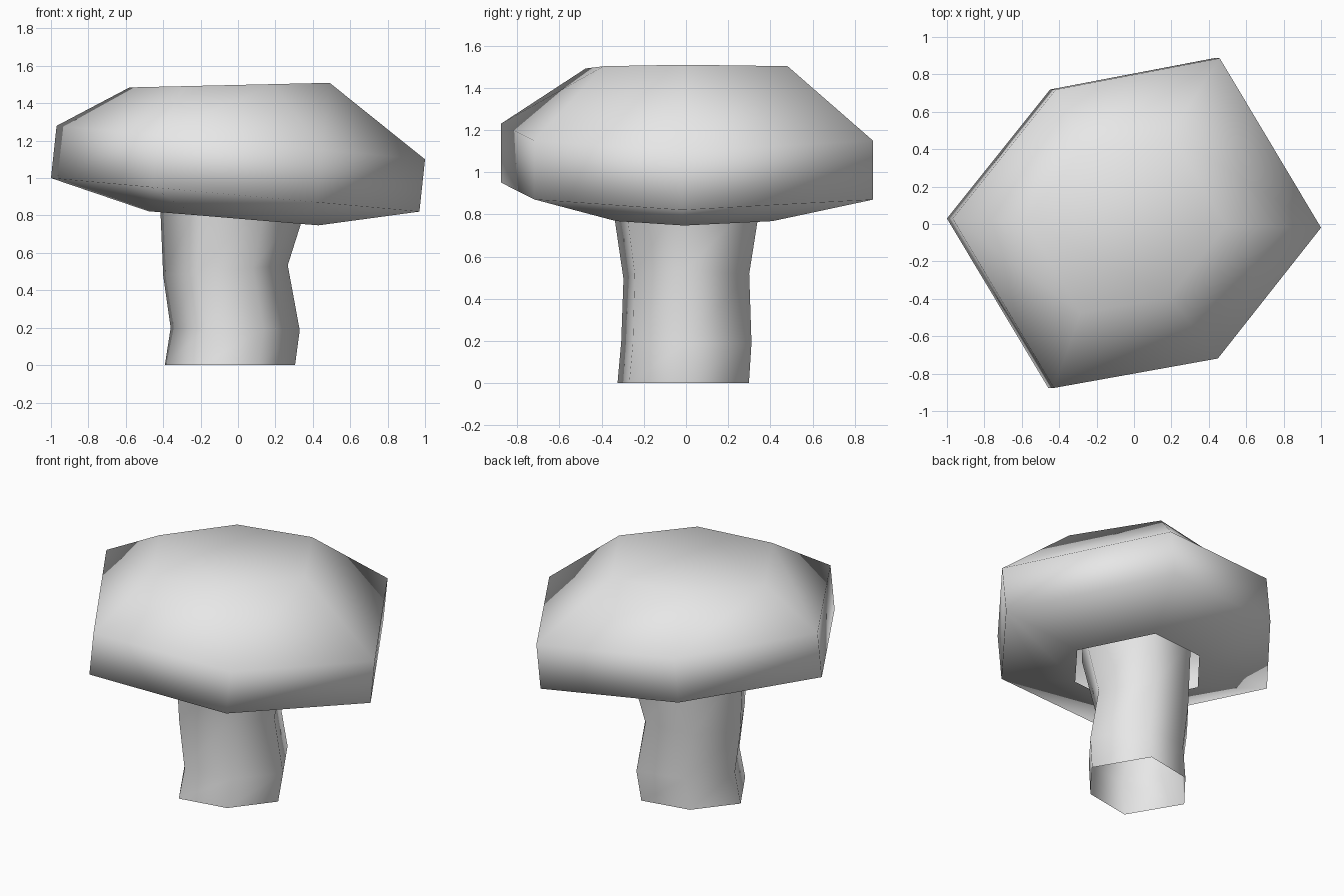
import bpy
import bmesh

old = bpy.data.objects.get("Cube")
if old:
    bpy.data.objects.remove(old, do_unlink=True)

# Plain grey material for the whole model
grey = bpy.data.materials.new("light_grey")
grey.use_nodes = True
colour = (0.8, 0.8, 0.8, 1.0)
grey.diffuse_color = colour
grey.node_tree.nodes["Principled BSDF"].inputs["Base Color"].default_value = colour

# Irregular six-sided outline shared by every cross-section
OUTLINE = [(1, -0.02), (0.45, 0.9), (-0.44, 0.73),
           (-1, 0.03), (-0.45, -0.89), (0.44, -0.73)]


def loft(name, rings, close_top):
    """Skin scaled outlines, each given as (centre x, centre y, radius, height, tilt)."""
    bm = bmesh.new()
    loops = []
    for cx, cy, radius, height, tilt in rings:
        loop = []
        for px, py in OUTLINE:
            x, y = cx + px * radius, cy + py * radius
            loop.append(bm.verts.new((x, y, height + tilt * x)))
        loops.append(loop)
    count = len(OUTLINE)
    for low, high in zip(loops, loops[1:]):
        for i in range(count):
            j = (i + 1) % count
            bm.faces.new((low[i], low[j], high[j], high[i]))
    if close_top:
        bm.faces.new(loops[-1])
    for face in bm.faces:
        face.smooth = True
    mesh = bpy.data.meshes.new(name)
    bm.to_mesh(mesh)
    bm.free()
    mesh.materials.append(grey)
    obj = bpy.data.objects.new(name, mesh)
    bpy.context.collection.objects.link(obj)
    return obj


# Crooked stem, open at both ends
loft("stem", [
    (-0.043, -0.015, 0.348, 0.0, 0.0),
    (-0.015, 0.0, 0.345, 0.193, -0.02),
    (-0.067, 0.0, 0.333, 0.512, 0.083),
    (-0.018, 0.0, 0.4, 0.9, 0.0),
], False)

# Tilted cap: underside opening, lower rim, upper rim, flat crown
loft("cap", [
    (-0.025, 0.0, 0.455, 0.783, -0.083),
    (-0.015, 0.0, 0.985, 0.909, -0.091),
    (0.015, 0.0, 0.985, 1.191, -0.091),
    (-0.045, 0.0, 0.535, 1.498, 0.023),
], True)
